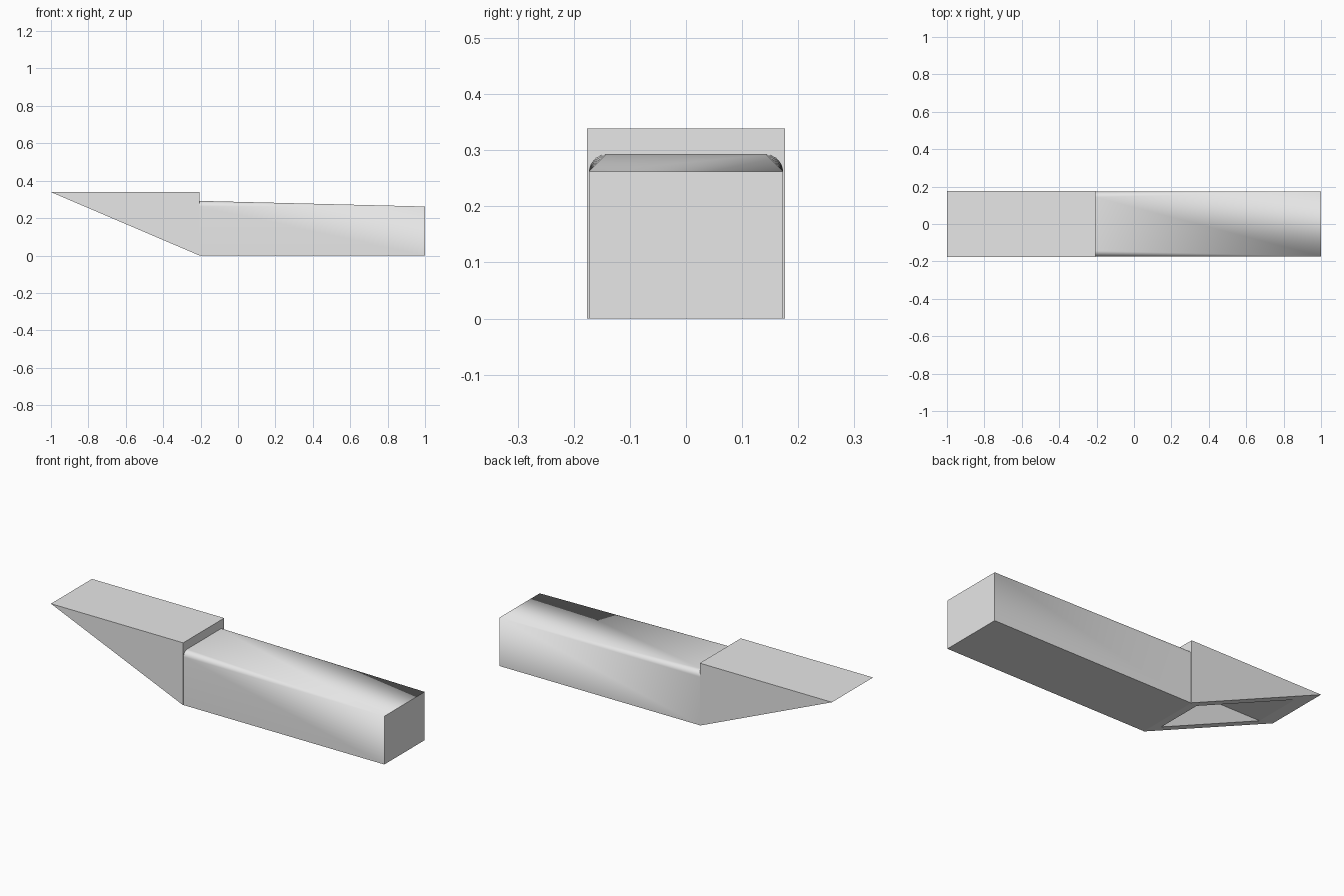
import bpy, bmesh, math

cube = bpy.data.objects.get("Cube")
if cube:
    bpy.data.objects.remove(cube, do_unlink=True)

grey = bpy.data.materials.new("light grey")
grey.use_nodes = True
grey.diffuse_color = (0.8, 0.8, 0.8, 1)
grey.node_tree.nodes["Principled BSDF"].inputs["Base Color"].default_value = (0.8, 0.8, 0.8, 1)

JOINT, HEIGHT, HALF = -0.206, 0.339, 0.176


def add_object(name, bm):
    bmesh.ops.recalc_face_normals(bm, faces=bm.faces)
    mesh = bpy.data.meshes.new(name)
    bm.to_mesh(mesh)
    bm.free()
    mesh.materials.append(grey)
    obj = bpy.data.objects.new(name, mesh)
    bpy.context.collection.objects.link(obj)
    return obj


def bridge(bm, a, b):
    """Quads between two matching rings."""
    for i in range(len(a)):
        j = (i + 1) % len(a)
        bm.faces.new((a[i], a[j], b[j], b[i]))


# Hollow wedge head: the pocket opens through the sloping face
def slope_z(x):
    return HEIGHT * (JOINT - x) / (JOINT + 1)


def triangle(bm, y, back, top):
    tip = JOINT - top / HEIGHT * (JOINT + 1)
    return [bm.verts.new((x, y, z)) for x, z in
            ((back, slope_z(back)), (back, top), (tip, top))]


bm = bmesh.new()
outer = [triangle(bm, s * HALF, JOINT, HEIGHT) for s in (-1, 1)]
inner = [triangle(bm, s * (HALF - 0.047), JOINT - 0.07, 0.287) for s in (-1, 1)]
for left, right in (outer, inner):
    bm.faces.new(left)
    bm.faces.new(right)
    bm.faces.new((left[0], left[1], right[1], right[0]))
    bm.faces.new((left[1], left[2], right[2], right[1]))
# Sloping rim around the pocket mouth
rim_out, rim_in = [[p[0][0], p[0][2], p[1][2], p[1][0]] for p in (outer, inner)]
bridge(bm, rim_out, rim_in)
add_object("wedge_head", bm)


# Handle: rounded top corners at the head blend to square ones at the end
def handle_ring(bm, x, radius, half=0.173, base=0.262, steps=10):
    ring = [(-half, 0), (half, 0)]
    for side in (1, -1):
        arc = [(side * (half - radius + radius * math.cos(a)), base + radius * math.sin(a))
               for a in (math.pi / 2 * i / steps for i in range(steps + 1))]
        ring += arc[::side]
    return [bm.verts.new((x, y, z)) for y, z in ring]


bm = bmesh.new()
near, far = handle_ring(bm, JOINT, 0.03), handle_ring(bm, 1, 0)
bridge(bm, near, far)
bm.faces.new(near)
bm.faces.new(far)
bmesh.ops.remove_doubles(bm, verts=bm.verts, dist=0.0001)
handle = add_object("handle", bm)

bpy.ops.object.select_all(action="DESELECT")
handle.select_set(True)
bpy.context.view_layer.objects.active = handle
bpy.ops.object.shade_smooth_by_angle(angle=math.radians(30))
